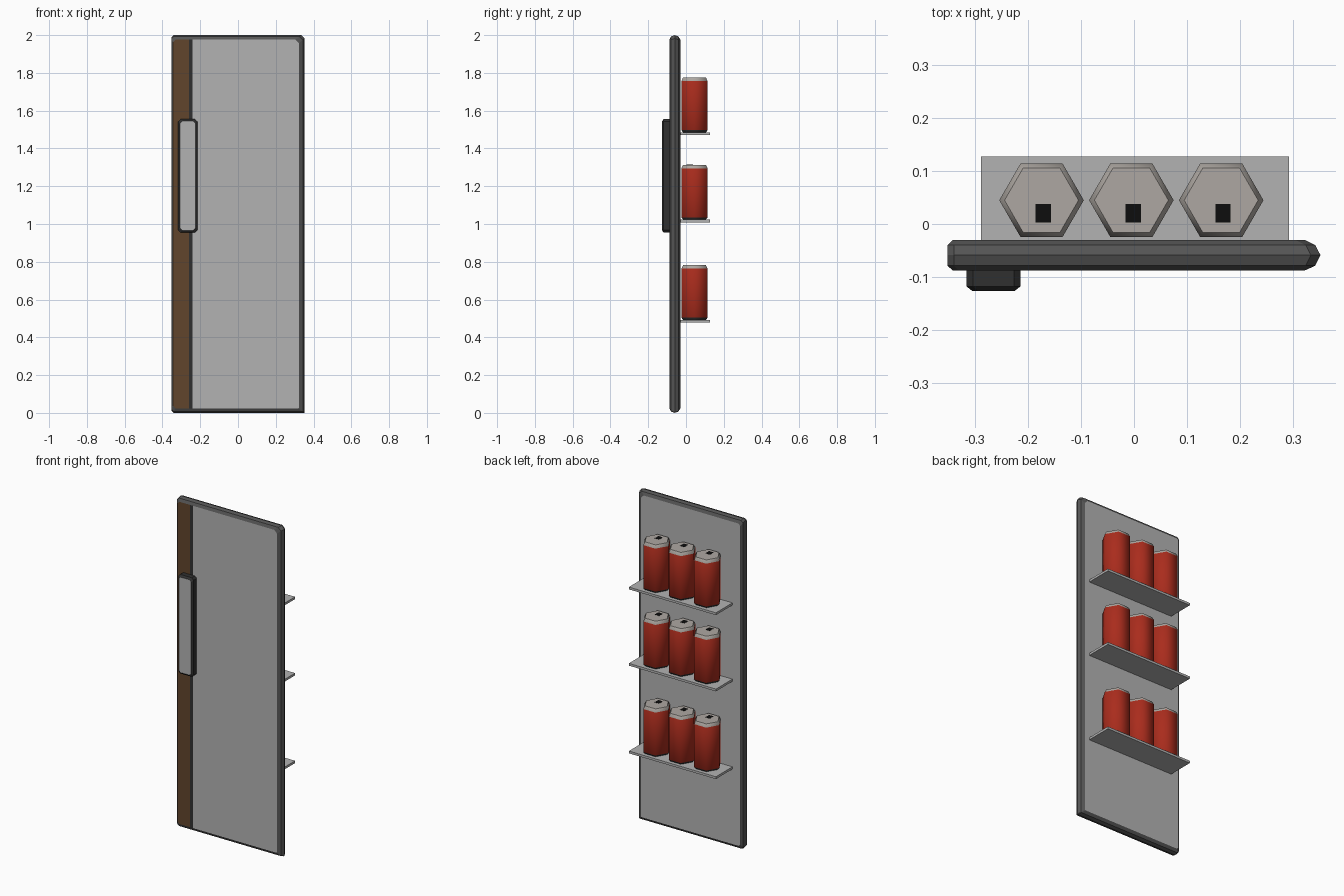
import bpy, bmesh, math

if "Cube" in bpy.data.objects:
    bpy.data.objects.remove(bpy.data.objects["Cube"])


def mat(name, rgb):
    m = bpy.data.materials.new(name)
    m.diffuse_color = (*rgb, 1)
    m.use_nodes = True
    m.node_tree.nodes["Principled BSDF"].inputs["Base Color"].default_value = m.diffuse_color
    return m


FRAME = mat("frame_grey", (0.09, 0.09, 0.09))
DARK = mat("dark_grey", (0.03, 0.03, 0.03))
PANEL = mat("panel_grey", (0.45, 0.45, 0.45))
WOOD = mat("wood_brown", (0.12, 0.06, 0.025))
RED = mat("can_red", (0.4, 0.025, 0.012))
SILVER = mat("can_silver", (0.42, 0.39, 0.36))
BLACK = mat("black", (0.004, 0.004, 0.004))


def finish(bm, name, mats):
    bmesh.ops.recalc_face_normals(bm, faces=bm.faces[:])
    me = bpy.data.meshes.new(name)
    bm.to_mesh(me)
    bm.free()
    for m in mats:
        me.materials.append(m)
    ob = bpy.data.objects.new(name, me)
    bpy.context.collection.objects.link(ob)
    return ob


def loft(bm, rings):
    """Skin closed rings of points and cap both ends; returns first cap, last cap."""
    vs = [[bm.verts.new(p) for p in r] for r in rings]
    n = len(vs[0])
    for a, b in zip(vs, vs[1:]):
        for i in range(n):
            j = (i + 1) % n
            bm.faces.new((a[i], a[j], b[j], b[i]))
    return bm.faces.new(vs[0]), bm.faces.new(vs[-1])


def plate_ring(y, x0, x1, z0, z1, c):
    """Rectangle in the xz plane with chamfers c = (BL, BR, TR, TL)."""
    bl, br, tr, tl = c
    return [(x, y, z) for x, z in (
        (x0, z0 + bl), (x0 + bl, z0), (x1 - br, z0), (x1, z0 + br),
        (x1, z1 - tr), (x1 - tr, z1), (x0 + tl, z1), (x0, z1 - tl))]


def box(name, x0, x1, y0, y1, z0, z1, m):
    bm = bmesh.new()
    bmesh.ops.create_cube(bm, size=1)
    for v in bm.verts:
        v.co = (x1 if v.co.x > 0 else x0, y1 if v.co.y > 0 else y0, z1 if v.co.z > 0 else z0)
    return finish(bm, name, [m])


# Door slab: rounded rim, panel faces front and back, wood strip on the front
bm = bmesh.new()
rows = [  # y, left inset, right inset, top and bottom inset
    (-0.088, 0.01, 0.03, 0.024), (-0.079, 0.0, 0.01, 0.007), (-0.059, 0.0, 0.0, 0.0),
    (-0.040, 0.0, 0.01, 0.007), (-0.030, 0.01, 0.03, 0.024)]
front, back = loft(bm, [
    plate_ring(y, -0.353 + l, 0.353 - r, t, 2 - t, (0.012, 0.003, 0.018, 0.012))
    for y, l, r, t in rows])
front.material_index = back.material_index = 1
for x in (-0.26, -0.24):
    faces = [f for f in bm.faces if all(abs(v.co.y + 0.088) < 1e-5 for v in f.verts)]
    geom = faces + list({e for f in faces for e in f.edges}) + list({v for f in faces for v in f.verts})
    bmesh.ops.bisect_plane(bm, geom=geom, plane_co=(x, 0, 0), plane_no=(1, 0, 0))
for f in bm.faces:
    if all(abs(v.co.y + 0.088) < 1e-5 for v in f.verts):
        cx = f.calc_center_bounds().x
        f.material_index = 2 if cx < -0.26 else 3 if cx < -0.24 else 1
finish(bm, "door", [FRAME, PANEL, WOOD, DARK])

# Handle with a pale front plate
bm = bmesh.new()
rings = [plate_ring(y, -0.317 + i, -0.215 - i, 0.955 + i, 1.555 - i, (0.012,) * 4)
         for y, i in ((-0.088, 0), (-0.118, 0), (-0.127, 0.011))]
loft(bm, rings)[1].material_index = 1
finish(bm, "handle", [DARK, PANEL])

# Six-sided can, one mesh shared by all copies
bm = bmesh.new()
profile = [(0.070, 0.0), (0.080, 0.012), (0.080, 0.272), (0.070, 0.290)]
bottom, top = loft(bm, [
    [(r * math.cos(k * math.pi / 3), r * math.sin(k * math.pi / 3), z) for k in range(6)]
    for r, z in profile])
for f in bm.faces:
    z = f.calc_center_median().z
    f.material_index = 1 if z > 0.275 else 2 if z < 0.01 else 0
    f.smooth = f not in (bottom, top)
can = finish(bm, "can", [RED, SILVER, DARK])
can_mesh = can.data
bpy.data.objects.remove(can)

# Shelves with three cans each
for row, z in enumerate((0.492, 1.023, 1.485), 1):
    box(f"shelf_{row}", -0.29, 0.293, -0.03, 0.128, z - 0.014, z, PANEL)
    for col, x in enumerate((-0.175, -0.005, 0.165), 1):
        ob = bpy.data.objects.new(f"can_{row}_{col}", can_mesh)
        ob.location = (x, 0.045, z)
        bpy.context.collection.objects.link(ob)
        # can opening
        box(f"can_opening_{row}_{col}", x - 0.011, x + 0.018, 0.003, 0.038,
            z + 0.288, z + 0.291, BLACK)
